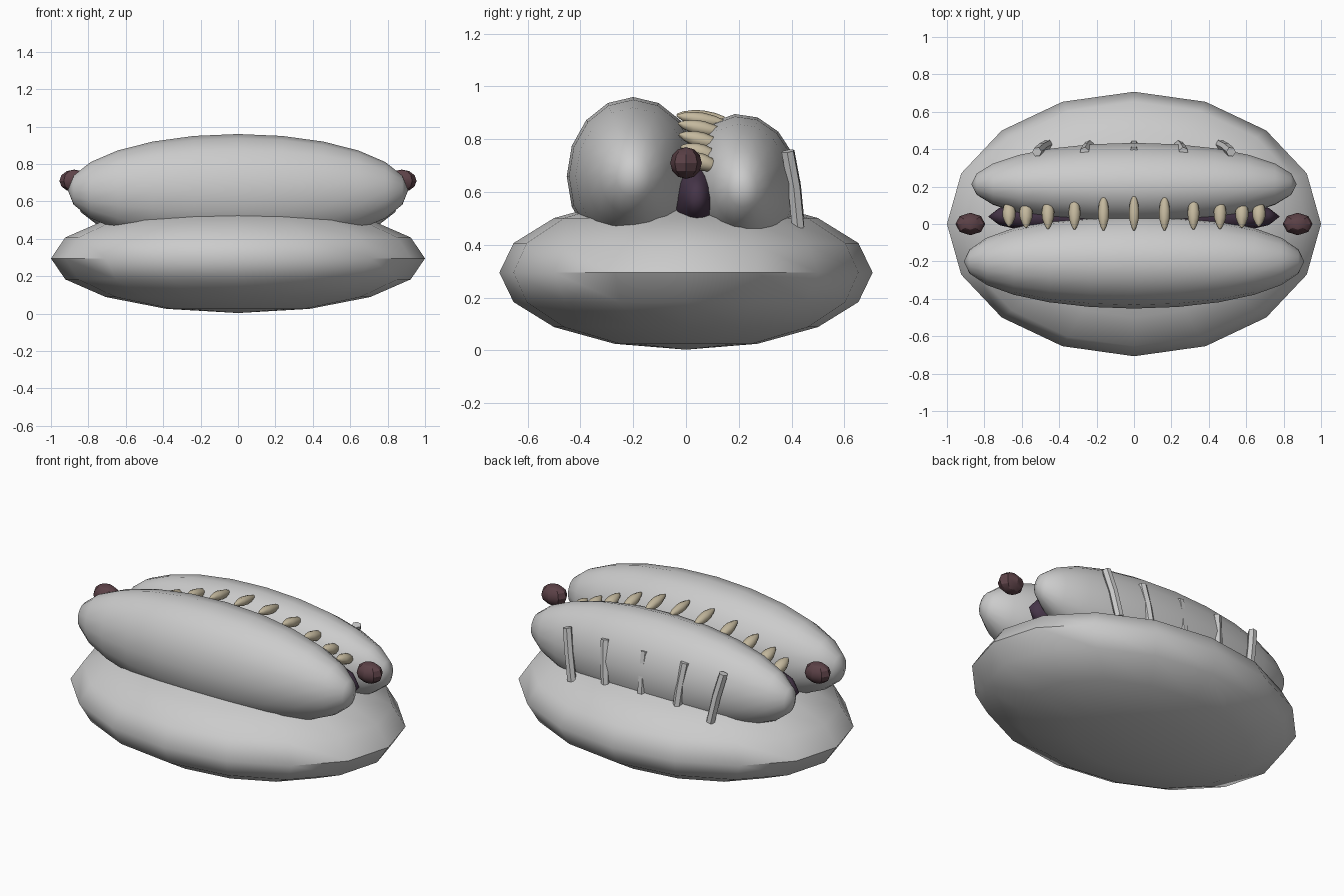
import bpy, bmesh, math
from mathutils import Matrix, Vector

if "Cube" in bpy.data.objects:
    bpy.data.objects.remove(bpy.data.objects["Cube"])


def material(name, rgb):
    m = bpy.data.materials.new(name)
    m.diffuse_color = (*rgb, 1)
    m.use_nodes = True
    m.node_tree.nodes["Principled BSDF"].inputs["Base Color"].default_value = m.diffuse_color
    return m


TOOTH = material("ivory", (0.55, 0.48, 0.34))
MOUTH = material("dark_purple", (0.06, 0.035, 0.065))
EYE = material("dull_red", (0.11, 0.055, 0.065))


def finish(bm, name, mat=None, angle=60):
    bmesh.ops.recalc_face_normals(bm, faces=bm.faces)
    me = bpy.data.meshes.new(name)
    bm.to_mesh(me)
    bm.free()
    ob = bpy.data.objects.new(name, me)
    bpy.context.collection.objects.link(ob)
    if mat:
        me.materials.append(mat)
    bpy.ops.object.select_all(action='DESELECT')
    ob.select_set(True)
    bpy.context.view_layer.objects.active = ob
    bpy.ops.object.shade_smooth_by_angle(angle=math.radians(angle))
    return ob


def ellipsoid(name, loc, size, seg, rings, mat=None, pole_x=False, tilt=0.0, angle=60):
    bm = bmesh.new()
    m = (Matrix.Translation(loc) @ Matrix.Rotation(tilt, 4, 'X')
         @ Matrix.Diagonal((*size, 1)))
    if pole_x:
        m = m @ Matrix.Rotation(math.pi / 2, 4, 'Y')
    bmesh.ops.create_uvsphere(bm, u_segments=seg, v_segments=rings, radius=1, matrix=m)
    return finish(bm, name, mat, angle)


def tube(name, points, radii, sides, mat=None, flat=(1, 1)):
    """Rings of given radii along a path; flat scales the section in its side/up axes."""
    bm = bmesh.new()
    pts = [Vector(p) for p in points]
    axis = (pts[-1] - pts[0]).normalized()
    side = axis.cross(Vector((0, 0, 1)))
    side = side.normalized() if side.length > 0.05 else Vector((1, 0, 0))
    up = side.cross(axis)
    loops = []
    for p, r in zip(pts, radii):
        loops.append([bm.verts.new(p + side * (r * flat[0] * math.cos(2 * math.pi * i / sides))
                                   + up * (r * flat[1] * math.sin(2 * math.pi * i / sides)))
                      for i in range(sides)])
    for a, b in zip(loops, loops[1:]):
        for i in range(sides):
            j = (i + 1) % sides
            bm.faces.new((a[i], a[j], b[j], b[i]))
    bm.faces.new(loops[0])
    bm.faces.new(loops[-1])
    return finish(bm, name, mat, 50)


# base cushion
ellipsoid("base", (0, 0, 0.295), (1, 0.707, 0.292), 16, 8)

# two long lips
ellipsoid("front_lip", (0, -0.2, 0.66), (0.91, 0.252, 0.3), 16, 12, pole_x=True)
ellipsoid("back_lip", (0, 0.213, 0.615), (0.87, 0.222, 0.282), 16, 12, pole_x=True, tilt=0.1)

# dark inside between the lips
ellipsoid("mouth_lining", (0, 0.04, 0.58), (0.78, 0.12, 0.18), 12, 8, MOUTH, pole_x=True)

# end knobs
for s in (-1, 1):
    ellipsoid("end_knob", (s * 0.875, 0, 0.71), (0.08, 0.06, 0.06), 8, 6, EYE, angle=30)

# teeth arching along the gap: x, z, half length, half width
TEETH = [(0, 0.885, 0.09, 0.028), (0.163, 0.875, 0.09, 0.03), (0.318, 0.842, 0.085, 0.032),
         (0.46, 0.797, 0.082, 0.034), (0.577, 0.75, 0.075, 0.036), (0.668, 0.715, 0.068, 0.036)]
for x, z, h, w in TEETH:
    drop = 0.1 + 0.35 * x
    for s in ((1,) if x == 0 else (-1, 1)):
        path, radii = [], []
        for t, r in ((-1, 0.12), (-0.75, 0.55), (-0.3, 0.93), (0.1, 1), (0.6, 0.8), (1, 0.4)):
            path.append((s * x, 0.055 + t * h, z - t * h * drop))
            radii.append(r * w)
        tube("tooth", path, radii, 8, TOOTH, (1, 0.9))

# upright straps on the back lip, half sunk into it
for x in (0, 0.25, 0.49):
    for s in ((1,) if x == 0 else (-1, 1)):
        lean = 0.06 * x
        path = [(s * (x + lean), 0.385, 0.755), (s * x, 0.41, 0.62), (s * (x - lean), 0.425, 0.465)]
        tube("back_strap", path, (0.026, 0.026, 0.026), 6)
